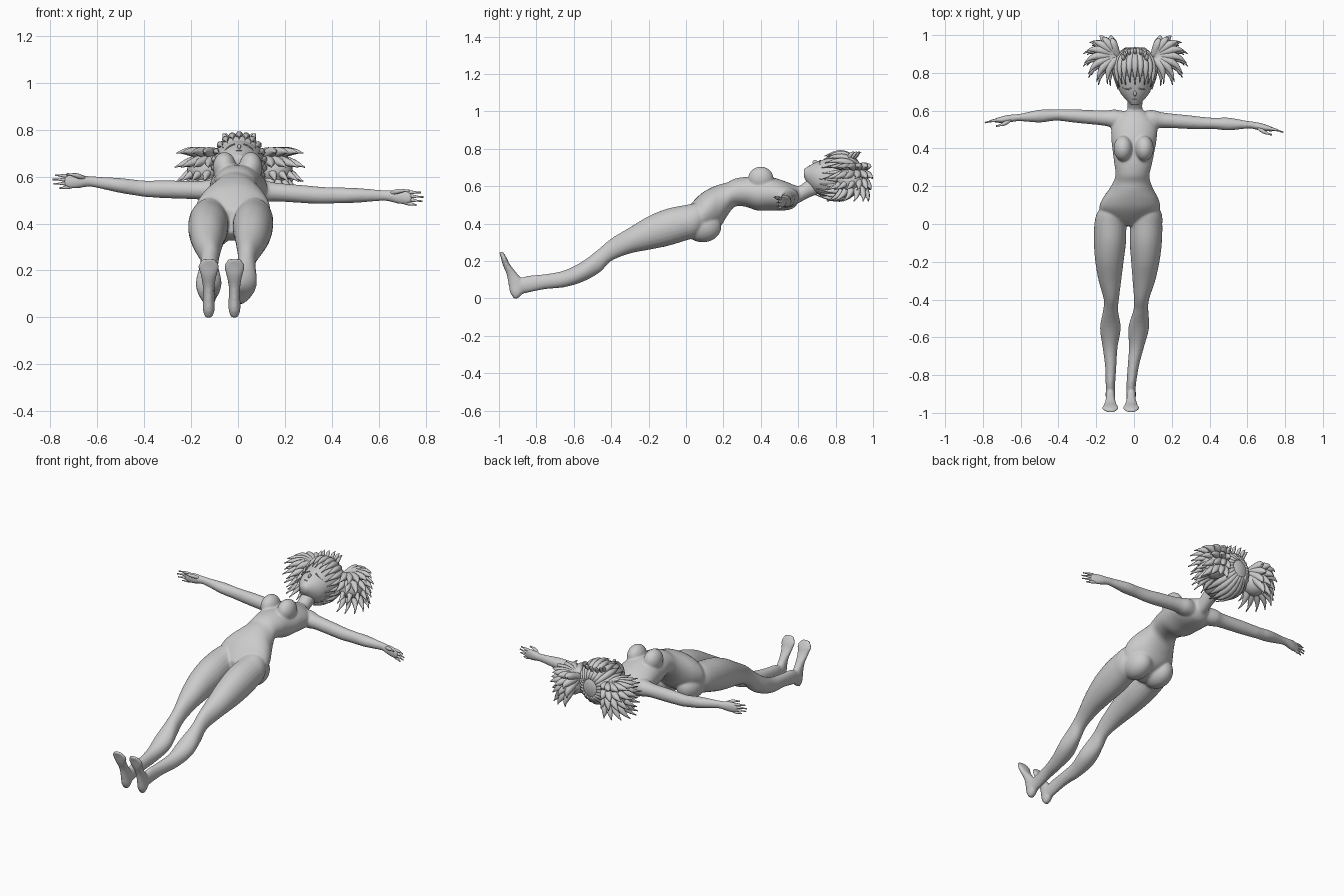
import bpy, bmesh
from math import sin, cos, pi, radians
from mathutils import Vector, Matrix

cube = bpy.data.objects.get("Cube")
if cube:
    bpy.data.objects.remove(cube)

clay = bpy.data.materials.new("clay_grey")
clay.use_nodes = True
GREY = (0.6, 0.6, 0.6, 1)
clay.diffuse_color = GREY
clay.node_tree.nodes["Principled BSDF"].inputs["Base Color"].default_value = GREY


def finish(name, bm, voxel=0, smooth=0):
    """Turn a bmesh into a smooth object, optionally fused into one skin."""
    bmesh.ops.recalc_face_normals(bm, faces=bm.faces[:])
    for face in bm.faces:
        face.smooth = True
    mesh = bpy.data.meshes.new(name)
    bm.to_mesh(mesh)
    bm.free()
    mesh.materials.append(clay)
    obj = bpy.data.objects.new(name, mesh)
    bpy.context.scene.collection.objects.link(obj)
    if voxel:
        fuse = obj.modifiers.new("fuse", "REMESH")
        fuse.mode = "VOXEL"
        fuse.voxel_size = voxel
        fuse.use_smooth_shade = True
        relax = obj.modifiers.new("relax", "SMOOTH")
        relax.factor = 0.5
        relax.iterations = smooth
    return obj


def interpolate(table, t):
    """Piecewise linear lookup; each row is (key, values...)."""
    if t <= table[0][0]:
        return Vector(table[0][1:])
    for a, b in zip(table, table[1:]):
        if t <= b[0]:
            return Vector(a[1:]).lerp(Vector(b[1:]), (t - a[0]) / (b[0] - a[0]))
    return Vector(table[-1][1:])


def refine(rows, steps=4):
    """Catmull-Rom smoothing of the section rows."""
    rows = [list(r) for r in rows]
    ext = [rows[0]] + rows + [rows[-1]]
    out = []
    for p, q, r, s in zip(ext, ext[1:], ext[2:], ext[3:]):
        for k in range(steps):
            t = k / steps
            out.append([b + (c - a) * t / 2 + (2*a - 5*b + 4*c - d) * t*t / 2
                        + (3*b - a - 3*c + d) * t**3 / 2
                        for a, b, c, d in zip(p, q, r, s)])
    return out + [rows[-1]]


def skin(bm, rings):
    """Bridge rings of points and close both ends."""
    loops = [[bm.verts.new(p) for p in ring] for ring in rings]
    n = len(loops[0])
    for a, b in zip(loops, loops[1:]):
        for i in range(n):
            j = (i + 1) % n
            bm.faces.new((a[i], a[j], b[j], b[i]))
    bm.faces.new(loops[0][::-1])
    bm.faces.new(loops[-1])


def loft(bm, axis, rows, place=lambda p: p, sides=24):
    """Rows are (position on axis, low/high of one side, low/high of the other)."""
    rings = []
    for t, a0, a1, b0, b1 in refine(rows):
        ring = []
        for i in range(sides):
            ang = 2 * pi * i / sides
            a = (a0 + a1) / 2 + (a1 - a0) / 2 * cos(ang)
            b = (b0 + b1) / 2 + (b1 - b0) / 2 * sin(ang)
            point = {"x": (t, a, b), "y": (a, t, b), "z": (a, b, t)}[axis]
            ring.append(place(Vector(point)))
        rings.append(ring)
    skin(bm, rings)


def ball(bm, centre, radii):
    matrix = Matrix.Translation(centre) @ Matrix.Diagonal((*radii, 1))
    bmesh.ops.create_uvsphere(bm, u_segments=24, v_segments=16, radius=1, matrix=matrix)


def lock(bm, root, control, tip, radius, blunt=0.1, steps=9, sides=8):
    """Curved strand that swells in the middle and tapers to its tip."""
    root, control, tip = Vector(root), Vector(control), Vector(tip)
    rings = []
    for k in range(steps + 1):
        t = k / steps
        centre = root.lerp(control, t).lerp(control.lerp(tip, t), t)
        tangent = (control - root).lerp(tip - control, t).normalized()
        u = tangent.cross(Vector((0.3, 0.2, 1))).normalized()
        v = tangent.cross(u)
        r = radius * max(blunt, (1 - t**2.5) * (0.6 + 0.4 * sin(pi * t)))
        rings.append([centre + r * (u * cos(2 * pi * i / sides) + v * sin(2 * pi * i / sides))
                      for i in range(sides)])
    skin(bm, rings)


LEAN = [(-.85, -.07), (-.4, -.04), (0, -.03), (.3, -.005), (.6, .005)]


def leaned(side):
    """Mirror a part to one side, then follow the sideways lean of the figure."""
    def place(p):
        return Vector((side * p.x + interpolate(LEAN + [], p.y)[0], p.y, p.z))
    return place


# the lookup needs vectors of at least two values
LEAN = [(y, x, 0) for y, x in LEAN]

TORSO = [(-.01, .05, .36, .46), (.03, .12, .33, .51), (.08, .16, .33, .56),
         (.13, .15, .35, .59), (.18, .12, .38, .61), (.22, .1, .44, .62),
         (.26, .09, .49, .64), (.32, .1, .49, .65), (.38, .11, .47, .65),
         (.45, .12, .47, .65), (.52, .12, .47, .63), (.57, .09, .48, .61),
         (.6, .05, .51, .6)]
NECK = [(.54, .05, .5, .61), (.6, .04, .51, .6), (.66, .04, .54, .64), (.74, .04, .57, .67)]
LEG = [(.12, .02, .13, .38, .5), (.06, .01, .17, .33, .51), (0, .01, .18, .31, .5),
       (-.1, .01, .18, .28, .48), (-.2, .02, .17, .26, .44), (-.3, .03, .15, .24, .38),
       (-.4, .04, .12, .2, .32), (-.46, .04, .12, .14, .27), (-.55, .02, .13, .09, .2),
       (-.65, .03, .11, .06, .15), (-.75, .03, .09, .05, .13), (-.85, .03, .08, .03, .12),
       (-.9, .03, .08, .02, .1)]
FOOT = [(0, .04, .07, -.92, -.9), (.03, .03, .08, -.94, -.87), (.08, .03, .08, -.95, -.86),
        (.13, .03, .08, -.96, -.9), (.18, .02, .09, -.98, -.94),
        (.22, .01, .1, -.99, -.96), (.25, .03, .08, -1, -.98)]
ARM = [(.04, .04, .05), (.1, .05, .05), (.16, .04, .04), (.3, .036, .038), (.42, .03, .034),
       (.5, .034, .032), (.6, .02, .024), (.64, .02, .023), (.68, .02, .03), (.72, .014, .03),
       (.74, .01, .02)]
ARM_PATH = {1: [(.08, .555, .54), (.35, .535, .52), (.62, .525, .52), (.79, .49, .505)],
            -1: [(.08, .555, .54), (.4, .578, .548), (.63, .562, .58), (.79, .54, .58)]}


def on_arm(side):
    """Carry a part built along x onto the bent line of an arm."""
    def place(p):
        y, z = interpolate(ARM_PATH[side], p.x)
        return Vector((side * p.x, y + p.y, z + p.z))
    return place


# Body: torso, limbs and soft forms fused into one skin
body = bmesh.new()
loft(body, "y", [(y, -w, w, a, b) for y, w, a, b in TORSO], leaned(1), 32)
loft(body, "y", [(y, -w, w, a, b) for y, w, a, b in NECK], leaned(1))
for side in (1, -1):
    put = leaned(side)
    loft(body, "y", LEG, put)
    loft(body, "z", FOOT, put)
    loft(body, "x", [(x, -a, a, -b, b) for x, a, b in ARM], on_arm(side))
    ball(body, put(Vector((.075, .09, .385))), (.075, .1, .085))
    ball(body, put(Vector((.056, .4, .64))), (.05, .068, .065))
finish("body", body, .006, 8)

# Fingers and thumbs
for side, label in ((1, "left"), (-1, "right")):
    hand = bmesh.new()
    put = on_arm(side)
    for k, reach in enumerate((.78, .79, .785, .76)):
        spread = .02 - .014 * k
        lock(hand, put(Vector((.7, 0, spread))), put(Vector((.74, .004, spread * 1.2))),
             put(Vector((reach, -.004, spread * 1.3))), .0095, .4)
    lock(hand, put(Vector((.65, -.005, .01))), put(Vector((.69, -.03, .03))),
         put(Vector((.73, -.03, .03))), .012, .4)
    finish(label + "_fingers", hand)

# Head with a small nose
HEAD = [(.63, .02, .65, .69), (.66, .05, .6, .71), (.7, .08, .56, .73), (.76, .1, .54, .75),
        (.82, .11, .54, .76), (.88, .1, .55, .75), (.93, .04, .6, .7)]
head = bmesh.new()
loft(head, "y", [(y, -w, w, a, b) for y, w, a, b in HEAD], leaned(1), 32)
ball(head, (.005, .69, .727), (.008, .014, .013))
finish("head", head)

# Closed eyelids and mouth as fine raised lines
lines = bmesh.new()
for side in (1, -1):
    lock(lines, (.005 + side * .02, .72, .738), (.005 + side * .04, .705, .736),
         (.005 + side * .065, .722, .708), .004)
lock(lines, (-.008, .66, .71), (.005, .658, .714), (.018, .66, .71), .003)
finish("eyelids_and_mouth", lines)

# Hair cap and the strands running down from the crown
hair = bmesh.new()
ball(hair, (.005, .835, .655), (.11, .1, .12))
COUNT = 22
for i in range(COUNT):
    phi = 2 * pi * i / COUNT
    out = Vector((sin(phi) * .86, 0, cos(phi)))
    low = .715 + .025 * cos(phi) + (.012 if i % 2 else 0)

    def around(r, y):
        return Vector((.005, y, .655)) + out * r
    lock(hair, around(.05, .925), around(.162, .85), around(.105, low), .022)
# short flyaway tufts at the crown
for i in range(7):
    a = radians(30 * i)
    base = Vector((.005 + .06 * cos(a), .87 + .035 * sin(a), .75))
    lock(hair, base, base + Vector((0, .01, .03)), base + Vector((.01 * cos(a), .035, .033)), .012)
finish("hair", hair)

# Pigtails: fans of pointed locks around a tie
for side, label in ((1, "left"), (-1, "right")):
    tail = bmesh.new()

    def flip(x, y, z):
        return Vector((.008 + side * x, y, z))
    tie = flip(.09, .88, .68)
    ball(tail, flip(.15, .88, .63), (.075, .075, .07))
    for layer in range(4):
        for i in range(8):
            a = radians(110 - 29 * i - 7 * (layer % 2))
            size = 1 - .08 * abs(layer - 1)
            tip = flip(.155 + .125 * size * cos(a), .865 + .135 * size * sin(a), .70 - .06 * layer)
            bend = tie.lerp(tip, .55) + flip(.03, .05, .03 - .02 * layer) - flip(0, 0, 0)
            lock(tail, tie, bend, tip, .026)
    finish(label + "_pigtail", tail)
